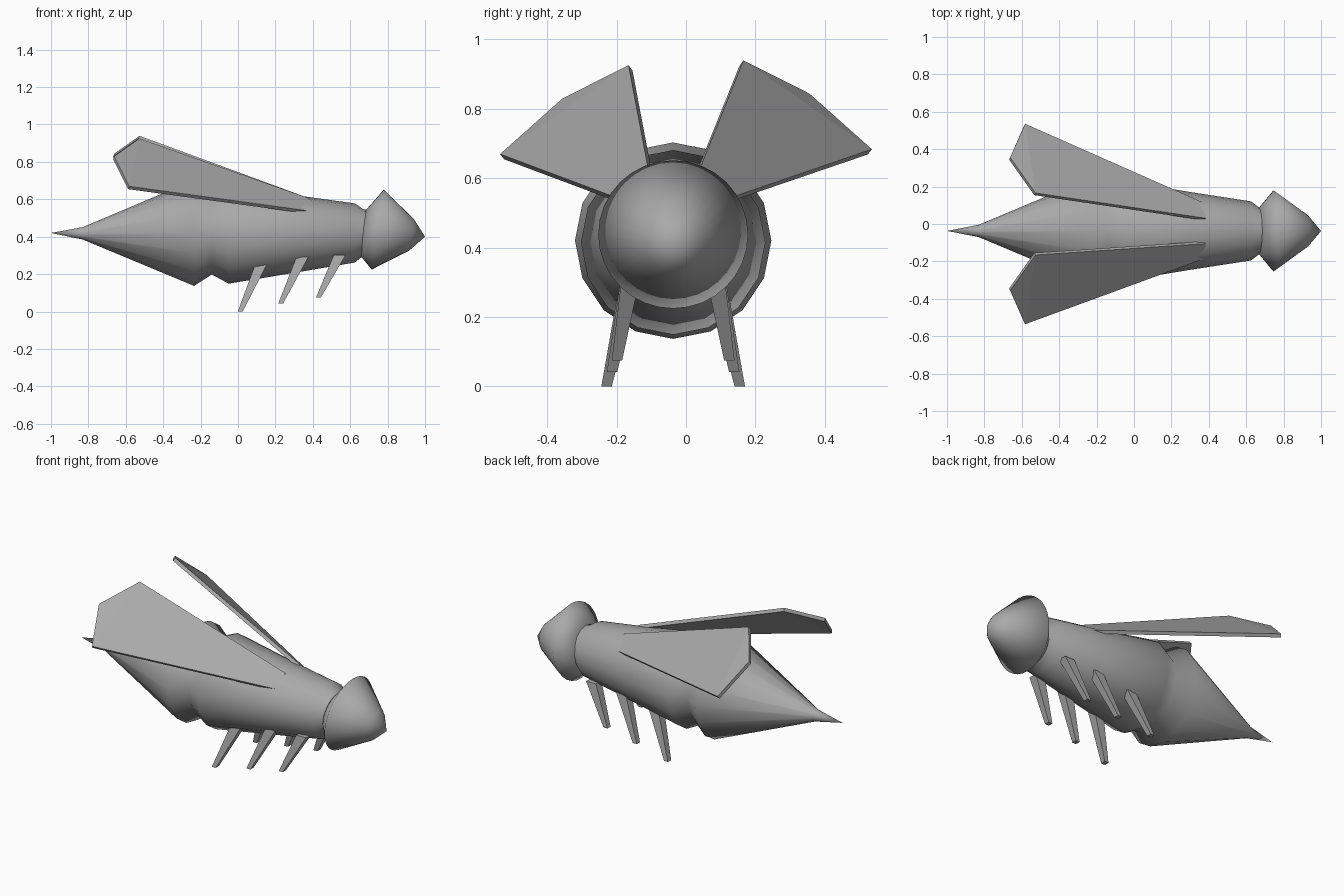
import bpy
import bmesh
import math
from mathutils import Vector

cube = bpy.data.objects.get("Cube")
if cube:
    bpy.data.objects.remove(cube, do_unlink=True)

AXIS_Y = -0.037  # the body axis sits slightly off centre

grey = bpy.data.materials.new("plain grey")
grey.use_nodes = True
colour = (0.4, 0.4, 0.4, 1.0)
grey.diffuse_color = colour
bsdf = next(n for n in grey.node_tree.nodes if n.type == "BSDF_PRINCIPLED")
bsdf.inputs["Base Color"].default_value = colour


def finish(name, bm, smooth=False):
    bmesh.ops.recalc_face_normals(bm, faces=bm.faces[:])
    for face in bm.faces:
        face.smooth = smooth
    mesh = bpy.data.meshes.new(name)
    bm.to_mesh(mesh)
    bm.free()
    mesh.materials.append(grey)
    obj = bpy.data.objects.new(name, mesh)
    bpy.context.collection.objects.link(obj)
    return obj


def loft(name, rings, sides, tilt=0.0):
    """Skin round rings (x, z, radius) along x; radius 0 makes a point."""
    bm = bmesh.new()
    loops = []
    for x, z, r in rings:
        if r == 0:
            loops.append([bm.verts.new((x, AXIS_Y, z))])
            continue
        loop = []
        for i in range(sides):
            a = math.tau * i / sides
            up = r * math.cos(a)
            loop.append(bm.verts.new((x + up * math.sin(tilt),
                                      AXIS_Y + r * math.sin(a),
                                      z + up * math.cos(tilt))))
        loops.append(loop)
    for a, b in zip(loops, loops[1:]):
        for i in range(sides):
            j = (i + 1) % sides
            if len(a) == 1:
                bm.faces.new((a[0], b[i], b[j]))
            elif len(b) == 1:
                bm.faces.new((a[i], a[j], b[0]))
            else:
                bm.faces.new((a[i], a[j], b[j], b[i]))
    for loop in (loops[0], loops[-1]):
        if len(loop) > 1:
            bm.faces.new(loop)
    return finish(name, bm, smooth=True)


# Abdomen with sting, waist, thorax and neck
loft("body", [
    (-1.0, 0.42, 0), (-0.83, 0.418, 0.033), (-0.235, 0.42, 0.283),
    (-0.14, 0.42, 0.222), (-0.05, 0.415, 0.266), (0.30, 0.415, 0.208),
    (0.625, 0.42, 0.158), (0.672, 0.423, 0.123), (0.72, 0.425, 0.12),
], 16)

# Pointed head, tipped slightly forward
loft("head", [
    (0.668, 0.425, 0.122), (0.747, 0.438, 0.216),
    (0.928, 0.41, 0.085), (1.0, 0.40, 0),
], 32, tilt=0.15)


# Wings: thin plates widening toward the back
def wing(name, side, lift):
    tips = [(-0.53, 0.16, 0.922), (-0.665, 0.35, 0.826), (-0.585, 0.53, 0.666)]
    roots = [(0.38, 0.14, 0.53), (0.38, 0.062, 0.597)]
    bm = bmesh.new()
    v = [bm.verts.new((x, side * y, z + lift)) for x, y, z in tips]
    v += [bm.verts.new((x, AXIS_Y + side * y, z)) for x, y, z in roots]
    bm.faces.new((v[0], v[1], v[2]))
    bm.faces.new((v[0], v[2], v[3], v[4]))
    obj = finish(name, bm)
    solid = obj.modifiers.new("thickness", "SOLIDIFY")
    solid.thickness = 0.02
    solid.offset = 0


wing("front_wing", -1, -0.004)
wing("back_wing", 1, 0.01)


# Legs: tapered square struts, longer toward the back
def leg(name, side, foot, top):
    bm = bmesh.new()
    foot, top = Vector(foot), Vector(top)
    top = top + (top - foot) * 0.2  # sink the hip into the body
    loops = []
    for c, wx, wy in ((foot, 0.013, 0.015), (top, 0.032, 0.026)):
        loops.append([bm.verts.new((c.x + sx * wx, AXIS_Y + side * (c.y + sy * wy), c.z))
                      for sx, sy in ((-1, -1), (1, -1), (1, 1), (-1, 1))])
    a, b = loops
    for i in range(4):
        j = (i + 1) % 4
        bm.faces.new((a[i], a[j], b[j], b[i]))
    bm.faces.new(a)
    bm.faces.new(b)
    finish(name, bm)


LEGS = {
    "rear": ((0.012, 0.192, 0.0), (0.107, 0.145, 0.215)),
    "middle": ((0.228, 0.176, 0.042), (0.325, 0.136, 0.25)),
    "fore": ((0.43, 0.162, 0.075), (0.525, 0.13, 0.265)),
}
for place, (foot, top) in LEGS.items():
    leg(place + "_leg_front_side", -1, foot, top)
    leg(place + "_leg_back_side", 1, foot, top)
